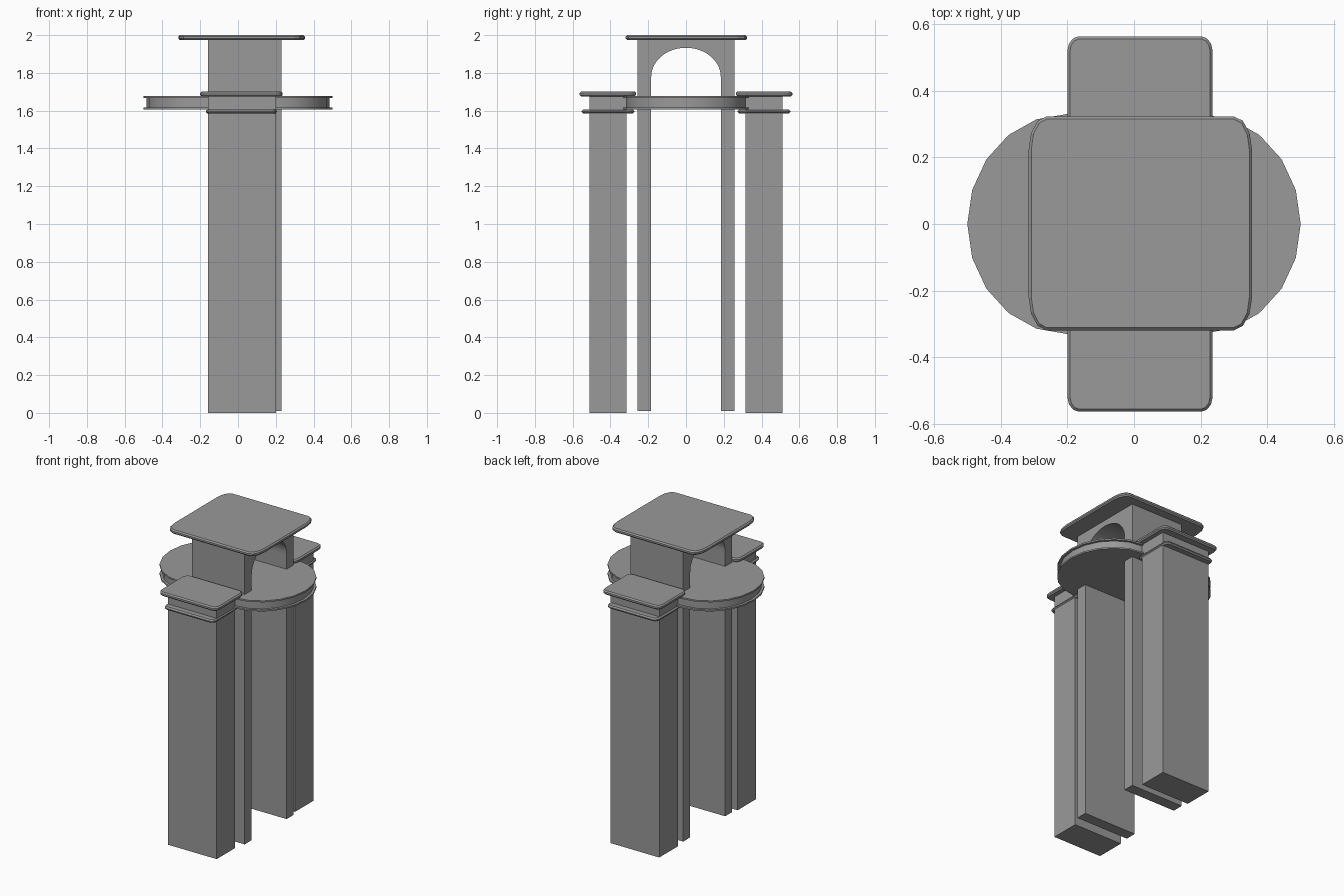
import bpy, bmesh
from math import sin, cos, pi

if "Cube" in bpy.data.objects:
    bpy.data.objects.remove(bpy.data.objects["Cube"], do_unlink=True)

stone = bpy.data.materials.new("grey stone")
stone.use_nodes = True
GREY = (0.32, 0.32, 0.32, 1)
stone.diffuse_color = GREY
stone.node_tree.nodes["Principled BSDF"].inputs["Base Color"].default_value = GREY


def finish(name, bm):
    bmesh.ops.remove_doubles(bm, verts=bm.verts, dist=0.0005)
    bmesh.ops.recalc_face_normals(bm, faces=bm.faces)
    mesh = bpy.data.meshes.new(name)
    bm.to_mesh(mesh)
    bm.free()
    mesh.materials.append(stone)
    obj = bpy.data.objects.new(name, mesh)
    bpy.context.collection.objects.link(obj)
    return obj


def outline(hx, hy, rx, ry, segs):
    """Rectangle outline with elliptical corners, counter-clockwise."""
    pts = []
    for q, (sx, sy) in enumerate([(1, 1), (-1, 1), (-1, -1), (1, -1)]):
        for i in range(segs + 1):
            a = (q + i / segs) * pi / 2
            pts.append((sx * (hx - rx) + rx * cos(a), sy * (hy - ry) + ry * sin(a)))
    return pts


def stacked(name, cx, cy, hx, hy, rx, ry, segs, rings):
    """Solid made from the outline repeated at each (inset, height) ring."""
    bm = bmesh.new()
    loops = []
    for d, z in rings:
        pts = outline(hx - d, hy - d, max(rx - d, 0), max(ry - d, 0), segs)
        loops.append([bm.verts.new((cx + x, cy + y, z)) for x, y in pts])
    n = len(loops[0])
    for low, high in zip(loops, loops[1:]):
        for i in range(n):
            j = (i + 1) % n
            bm.faces.new((low[i], low[j], high[j], high[i]))
    bm.faces.new(loops[0][::-1])
    bm.faces.new(loops[-1])
    return finish(name, bm)


def slab(name, cx, cy, hx, hy, rx, ry, z0, z1):
    e = 0.008
    return stacked(name, cx, cy, hx, hy, rx, ry, 3,
                   [(e, z0), (0, z0 + e), (0, z1 - e), (e, z1)])


def box(name, x0, x1, y0, y1, z0, z1):
    bm = bmesh.new()
    bmesh.ops.create_cube(bm, size=1)
    for v in bm.verts:
        v.co = (x1 if v.co.x > 0 else x0, y1 if v.co.y > 0 else y0, z1 if v.co.z > 0 else z0)
    return finish(name, bm)


# Outer pillars with a two-step capital, front and back
for side, s in (("front", -1), ("back", 1)):
    y0, y1 = sorted((s * 0.315, s * 0.51))
    box(side + "_pillar", -0.16, 0.2, y0, y1, 0, 1.68)
    slab(side + "_lower_cap", 0.018, s * 0.413, 0.188, 0.14, 0.03, 0.04, 1.585, 1.606)
    slab(side + "_upper_cap", 0.018, s * 0.414, 0.218, 0.149, 0.035, 0.045, 1.675, 1.702)

# Tall inner arch: side profile extruded across the width
HALF, OPEN, SPRING, RISE = 0.258, 0.184, 1.78, 0.153
profile = [(HALF, 0.01), (HALF, 1.98), (-HALF, 1.98), (-HALF, 0.01), (-OPEN, 0.01)]
profile += [(-OPEN * cos(pi * i / 24), SPRING + RISE * sin(pi * i / 24)) for i in range(25)]
profile.append((OPEN, 0.01))
bm = bmesh.new()
face = bm.faces.new([bm.verts.new((-0.16, y, z)) for y, z in profile])
moved = bmesh.ops.extrude_face_region(bm, geom=[face])["geom"]
bmesh.ops.translate(bm, vec=(0.39, 0, 0), verts=[v for v in moved if isinstance(v, bmesh.types.BMVert)])
finish("inner_arch", bm)

# Oval platform with a grooved rim
platform = stacked("platform", 0, 0, 0.5, 0.33, 0.3, 0.33, 5,
                   [(0, 1.606), (0, 1.616), (0.016, 1.616),
                    (0.016, 1.667), (0, 1.667), (0, 1.677)])
bpy.ops.object.select_all(action="DESELECT")
platform.select_set(True)
bpy.context.view_layer.objects.active = platform
bpy.ops.object.shade_smooth_by_angle()

# Roof slab
slab("roof", 0.019, 0.002, 0.335, 0.321, 0.055, 0.1, 1.973, 2.0)
